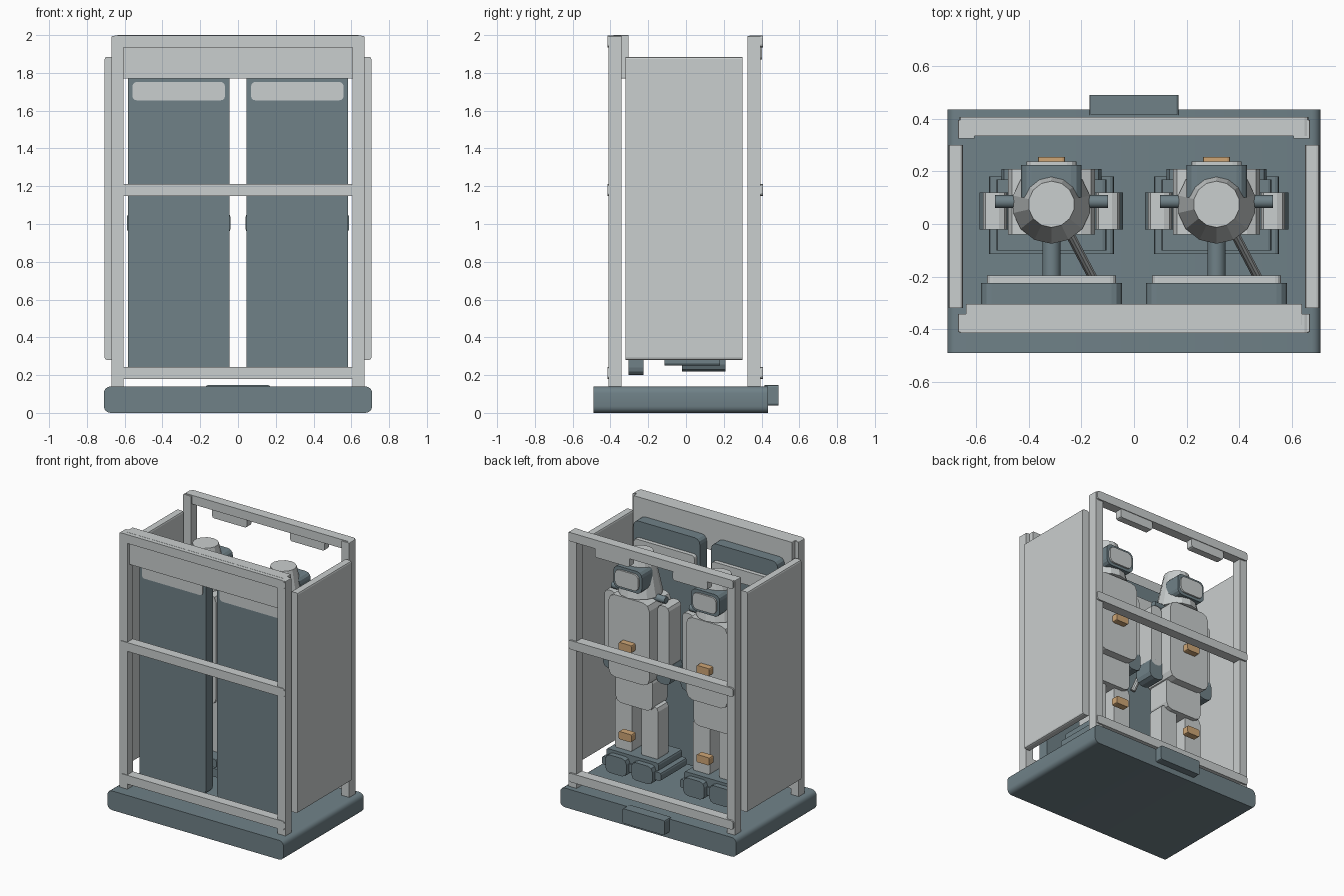
import bpy, bmesh, math
from mathutils import Vector

cube = bpy.data.objects.get("Cube")
if cube:
    bpy.data.objects.remove(cube, do_unlink=True)


def material(name, rgb):
    m = bpy.data.materials.new(name)
    m.use_nodes = True
    m.diffuse_color = (*rgb, 1)
    m.node_tree.nodes["Principled BSDF"].inputs["Base Color"].default_value = (*rgb, 1)
    return m


LIGHT = material("pale grey", (0.59, 0.62, 0.62))
DARK = material("slate blue", (0.16, 0.22, 0.245))
AMBER = material("amber", (0.62, 0.38, 0.18))


def finish(name, bm, mat):
    bmesh.ops.recalc_face_normals(bm, faces=bm.faces)
    mesh = bpy.data.meshes.new(name)
    bm.to_mesh(mesh)
    bm.free()
    mesh.materials.append(mat)
    ob = bpy.data.objects.new(name, mesh)
    bpy.context.collection.objects.link(ob)
    return ob


def block(name, xs, ys, zs, mat, r=0.005, seg=2):
    """Box whose edges along y are rounded by r."""
    bm = bmesh.new()
    bmesh.ops.create_cube(bm, size=1)
    for v in bm.verts:
        v.co = [lo + (c + 0.5) * (hi - lo) for c, (lo, hi) in zip(v.co, (xs, ys, zs))]
    edges = [e for e in bm.edges if abs(e.verts[0].co.y - e.verts[1].co.y) > 1e-5]
    bmesh.ops.bevel(bm, geom=edges, offset=r, segments=seg, affect='EDGES', profile=0.5)
    return finish(name, bm, mat)


def rod(name, a, b, r1, r2, mat, sides=16):
    """Cylinder or cone frustum from a to b."""
    a, b = Vector(a), Vector(b)
    bm = bmesh.new()
    bmesh.ops.create_cone(bm, cap_ends=True, segments=sides, radius1=r1, radius2=r2,
                          depth=(b - a).length)
    turn = (b - a).to_track_quat('Z', 'Y')
    for v in bm.verts:
        v.co = turn @ v.co + (a + b) / 2
    return finish(name, bm, mat)


def around(c, half):
    return (c - half, c + half)


# Base and rear tab
block("base", (-0.71, 0.71), (-0.49, 0.435), (0, 0.14), DARK, 0.035, 4)
block("rear_tab", (-0.17, 0.17), (0.415, 0.49), (0.04, 0.147), DARK, 0.01)

# Posts and side panels
for s, side in ((1, "left"), (-1, "right")):
    px = around(s * 0.638, 0.032)
    block(f"front_post_{side}", px, (-0.41, -0.342), (0.13, 1.995), LIGHT)
    block(f"back_post_{side}", px, (0.325, 0.395), (0.13, 1.995), LIGHT)
    block(f"side_panel_{side}", around(s * 0.678, 0.028), (-0.32, 0.30), (0.28, 1.885),
          LIGHT, 0.012)

# Cross rails
for level, z in (("bottom", 0.212), ("middle", 1.18), ("top", 1.967)):
    for place, ys in (("front", (-0.415, -0.345)), ("back", (0.335, 0.407))):
        block(f"{place}_rail_{level}", (-0.664, 0.664), ys, around(z, 0.032), LIGHT, 0.015)
block("header_panel", (-0.64, 0.64), (-0.385, -0.305), (1.77, 2.0), LIGHT)


def bay(cx, tag):
    # Door with its label block and the latch on the rear rail
    block(f"door_{tag}", around(cx, 0.268), (-0.305, -0.225), (0.2, 1.87), DARK, 0.04, 3)
    block(f"door_label_{tag}", around(cx, 0.245), (-0.31, -0.195), (1.655, 1.752),
          LIGHT, 0.022, 3)
    block(f"latch_{tag}", around(cx, 0.14), (0.35, 0.402), (1.87, 1.94), LIGHT, 0.015)

    # Platform and feet
    block(f"platform_lower_{tag}", around(cx, 0.238), (-0.115, 0.18), (0.25, 0.31), DARK, 0.015)
    block(f"platform_upper_{tag}", around(cx, 0.21), (-0.1, 0.17), (0.31, 0.37), DARK, 0.015)
    for s, side in ((1, "left"), (-1, "right")):
        block(f"foot_{side}_{tag}", around(cx + s * 0.105, 0.085), (-0.02, 0.21),
              (0.22, 0.35), DARK, 0.035)
        block(f"leg_{side}_{tag}", around(cx + s * 0.105, 0.068), (0.0, 0.12),
              (0.35, 0.75), LIGHT, 0.035)
        # Arms and hands
        block(f"arm_{side}_{tag}", around(cx + s * 0.215, 0.045), (-0.02, 0.12),
              (1.04, 1.5), LIGHT, 0.03)
        block(f"hand_{side}_{tag}", around(cx + s * 0.215, 0.058), (-0.02, 0.12),
              (0.93, 1.08), DARK, 0.04)

    # Body
    block(f"pelvis_{tag}", around(cx, 0.15), (-0.02, 0.15), (0.72, 0.97), LIGHT, 0.045)
    block(f"torso_{tag}", around(cx, 0.165), (-0.04, 0.21), (0.93, 1.53), LIGHT, 0.05)
    for part, z in (("chest", 1.19), ("shin", 0.54)):
        block(f"{part}_marker_{tag}", around(cx, 0.052), (0.205, 0.255), around(z, 0.028),
              AMBER, 0.01)

    # Head, visor and shoulder axle
    rod(f"head_{tag}", (cx, 0.075, 1.54), (cx, 0.075, 1.83), 0.15, 0.088, LIGHT, 14)
    block(f"visor_frame_{tag}", around(cx, 0.115), (0.1, 0.225), (1.595, 1.755), DARK, 0.04, 3)
    block(f"visor_{tag}", around(cx, 0.095), (0.2, 0.238), (1.615, 1.735), LIGHT, 0.035, 3)
    rod(f"shoulder_axle_{tag}", (cx - 0.215, 0.085, 1.53), (cx + 0.215, 0.085, 1.53),
        0.025, 0.025, DARK, 12)

    # Supports reaching back to the door
    rod(f"mount_{tag}", (cx, -0.03, 1.36), (cx, -0.23, 1.36), 0.035, 0.035, DARK)
    rod(f"hose_{tag}", (cx + 0.06, -0.02, 1.45), (cx + 0.155, -0.2, 1.0), 0.018, 0.018, LIGHT, 10)


bay(0.314, "left")
bay(-0.314, "right")

# Smooth the round and bevelled parts, keeping hard edges crisp
bpy.ops.object.select_all(action='DESELECT')
for ob in bpy.context.collection.objects:
    if ob.type == 'MESH' and ob.name.startswith(("shoulder", "mount", "hose", "base")):
        ob.select_set(True)
        bpy.context.view_layer.objects.active = ob
bpy.ops.object.shade_smooth_by_angle(angle=math.radians(35))
